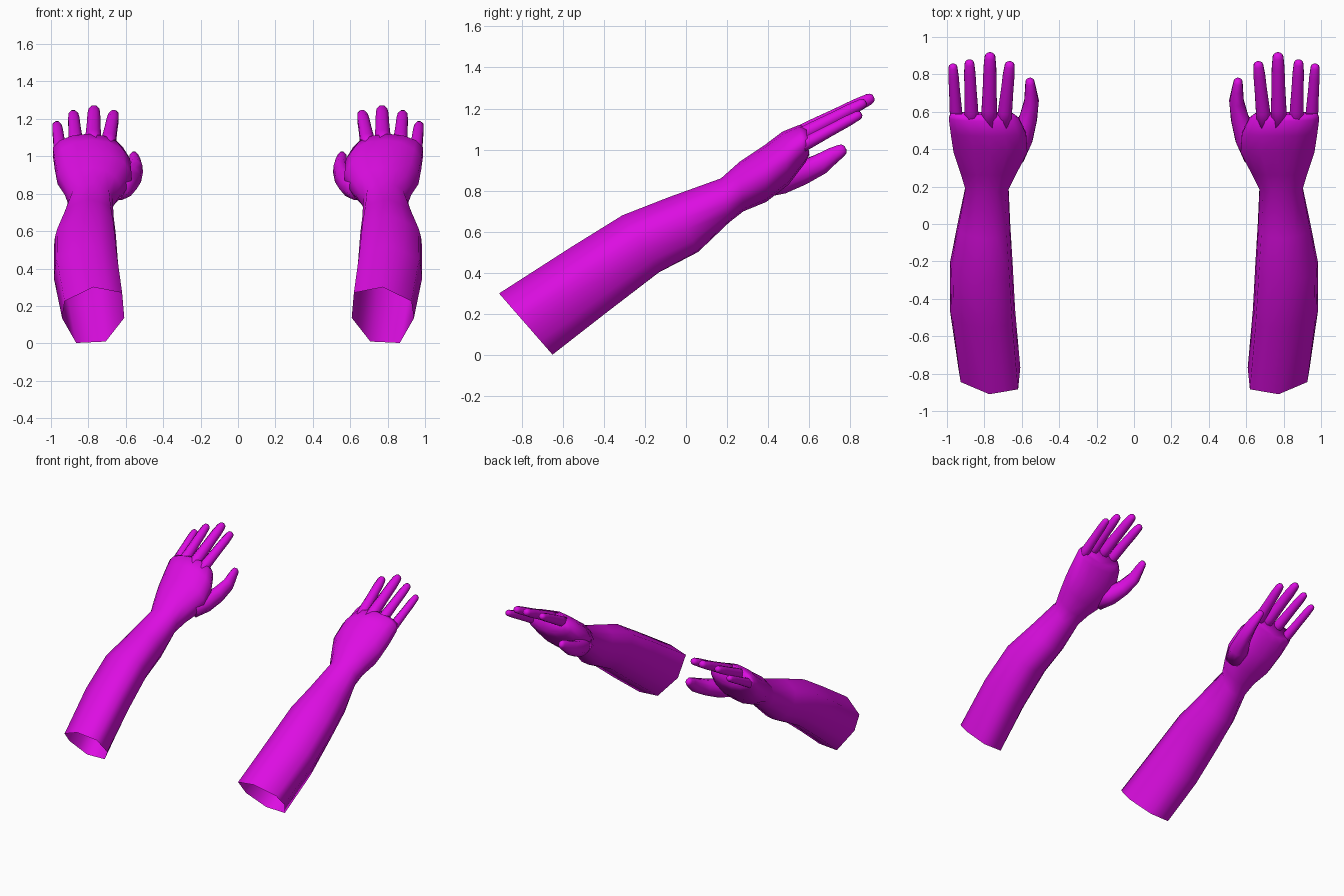
import bpy, bmesh, math
from mathutils import Vector

if "Cube" in bpy.data.objects:
    bpy.data.objects.remove(bpy.data.objects["Cube"])

skin = bpy.data.materials.new("magenta")
skin.diffuse_color = (0.72, 0.004, 0.76, 1)
skin.use_nodes = True
skin.node_tree.nodes["Principled BSDF"].inputs["Base Color"].default_value = skin.diffuse_color


def loft(name, rings, cap_start=False, cap_end=True):
    """Skin a list of equal-length point rings, mirrored to the other arm."""
    bm = bmesh.new()
    rows = [[bm.verts.new(p) for p in ring] for ring in rings]
    n = len(rows[0])
    for a, b in zip(rows, rows[1:]):
        for i in range(n):
            j = (i + 1) % n
            bm.faces.new((a[i], a[j], b[j], b[i]))
    if cap_start:
        bm.faces.new(rows[0])
    if cap_end:
        bm.faces.new(rows[-1])
    bmesh.ops.recalc_face_normals(bm, faces=bm.faces)
    me = bpy.data.meshes.new(name)
    bm.to_mesh(me)
    bm.free()
    me.materials.append(skin)
    ob = bpy.data.objects.new(name, me)
    bpy.context.collection.objects.link(ob)
    for p in me.polygons:
        p.use_smooth = True
    mirror = ob.modifiers.new("other_arm", 'MIRROR')
    mirror.use_mirror_merge = False
    return ob


# Cross-section: seven-sided at the elbow, blending to an oval at the hand
hept = [(0, 1), (.92, .5), (1, -.12), (.55, -1), (-.4, -.95), (-1, -.1), (-.93, .8)]
angular = []
for k, (u, v) in enumerate(hept):
    u2, v2 = hept[(k + 1) % 7]
    angular += [(u, v), ((u + u2) / 2, (v + v2) / 2)]
oval = [(math.sin(k * math.tau / 14), math.cos(k * math.tau / 14)) for k in range(14)]


def section(top, bottom, x0, x1, t):
    """Ring between a top and bottom (y, z) point, t blends to the oval."""
    pts = []
    for (u, v), (p, q) in zip(angular, oval):
        u, v = u + (p - u) * t, v + (q - v) * t
        w = (v + 1) / 2
        pts.append(((x0 + x1) / 2 + u * (x1 - x0) / 2,
                    bottom[0] + (top[0] - bottom[0]) * w,
                    bottom[1] + (top[1] - bottom[1]) * w))
    return pts


# Forearm, wrist and palm in one skin, open at the elbow
arm = [
    ((-.91, .30), (-.65, .002), .608, .94, 0),
    ((-.56, .525), (-.38, .21), .635, .985, .1),
    ((-.31, .68), (-.13, .40), .648, .985, .25),
    ((-.08, .77), (.06, .50), .66, .945, .5),
    ((.17, .86), (.21, .645), .668, .905, .8),
    ((.26, .94), (.28, .70), .625, .93, 1),
    ((.38, 1.02), (.39, .745), .565, .97, 1),
    ((.47, 1.088), (.50, .83), .572, .985, 1),
    ((.55, 1.12), (.58, .935), .61, .995, 1),
    ((.585, 1.11), (.60, .975), .645, .985, 1),
]
loft("forearm_and_palm", [section(*s) for s in arm], cap_end=True)


def digit(name, path, sides=8):
    """Rounded tube along (x, y, z, half width, half thickness) points."""
    pts = [Vector(p[:3]) for p in path]
    rad = [p[3:] for p in path]
    # rounded tip
    d = (pts[-1] - pts[-2]).normalized()
    tip, (w, h) = pts[-1], rad[-1]
    for f, s in ((.55, .8), (.85, .4)):
        pts.append(tip + d * w * f)
        rad.append((w * s, h * s))
    rings = []
    for i, c in enumerate(pts):
        d = (pts[min(i + 1, len(pts) - 1)] - pts[max(i - 1, 0)]).normalized()
        side = d.cross(Vector((0, 0, 1))).normalized()
        up = side.cross(d)
        w, h = rad[i]
        rings.append([c + side * w * math.cos(a) + up * h * math.sin(a)
                      for a in (math.tau * (k + .5) / sides for k in range(sides))])
    return loft(name, rings, True, True)


# Fingers: root and tip centres, half width
fingers = {
    "index_finger": ((.70, .50, 1.035), (.665, .845, 1.222), .034),
    "middle_finger": ((.775, .50, 1.05), (.77, .89, 1.245), .037),
    "ring_finger": ((.865, .50, 1.04), (.88, .855, 1.222), .033),
    "little_finger": ((.945, .50, .985), (.968, .835, 1.165), .030),
}
for name, (root, tip, w) in fingers.items():
    root, tip = Vector(root), Vector(tip)
    path = []
    for f, s in ((0, 1.2), (.3, 1.2), (.6, 1.06), (.85, 1), (1, .85)):
        path.append((*root.lerp(tip, f), w * s, w * s * .95))
    digit(name, path)

# Thumb
digit("thumb", [
    (.65, .36, .83, .07, .07),
    (.605, .46, .85, .07, .07),
    (.567, .56, .885, .052, .062),
    (.548, .655, .93, .042, .055),
    (.553, .72, .975, .032, .042),
    (.556, .757, .997, .026, .032),
])
